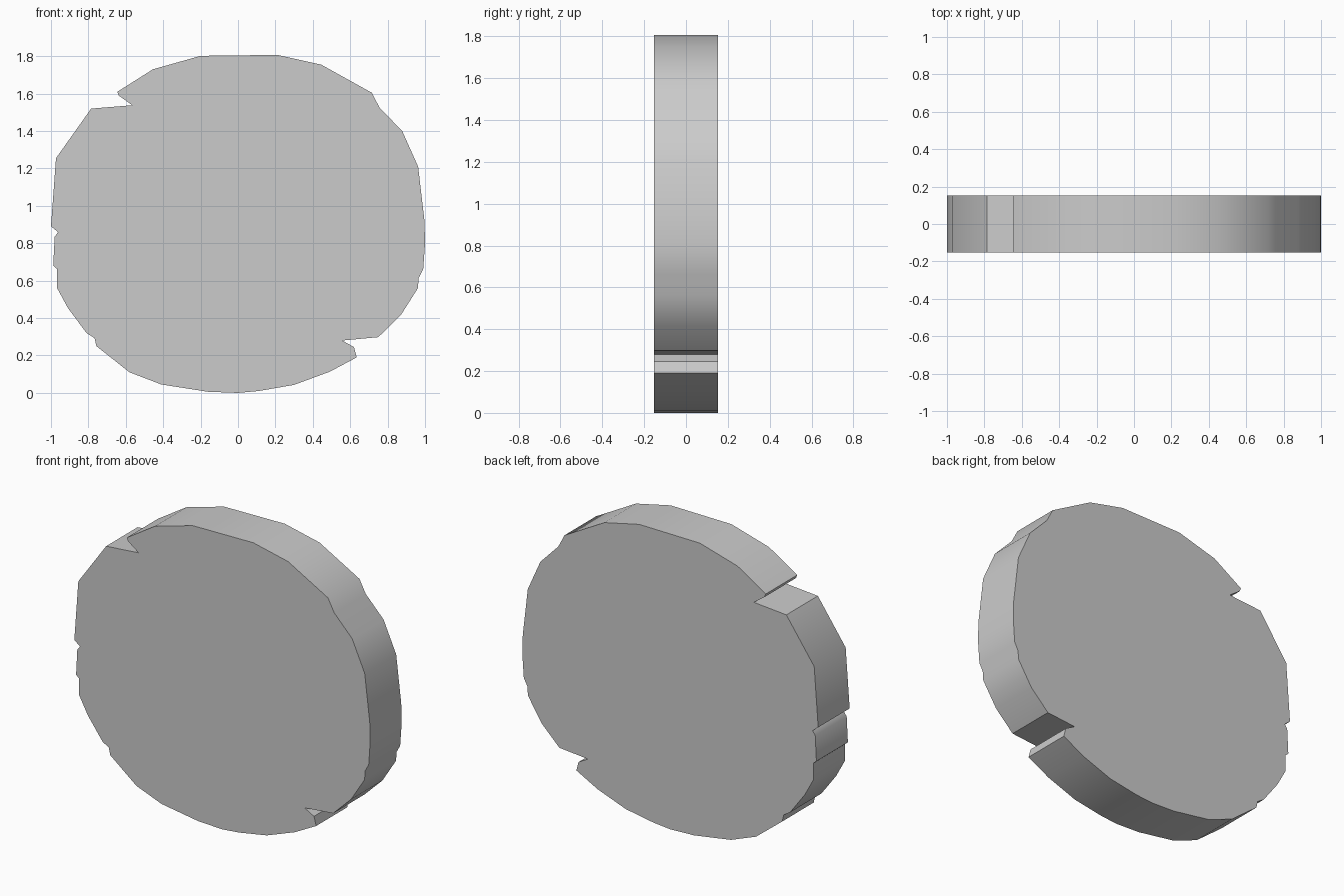
import bpy, bmesh, math

HALF_DEPTH = 0.152

# Rough disc outline (x, z), clockwise from the top left
OUTLINE = [
    (-0.20, 1.802), (0.21, 1.807), (0.445, 1.755), (0.715, 1.605), (0.757, 1.525),
    (0.878, 1.40), (0.963, 1.21), (0.997, 0.92), (1.0, 0.80), (0.99, 0.66),
    (0.966, 0.615), (0.962, 0.56), (0.87, 0.415), (0.75, 0.298),
    # lower right notch
    (0.557, 0.28), (0.62, 0.245), (0.635, 0.19),
    (0.49, 0.113), (0.30, 0.043), (0.11, 0.01), (0.0, 0.0), (-0.16, 0.006),
    (-0.41, 0.045), (-0.58, 0.11), (-0.757, 0.25), (-0.767, 0.293), (-0.81, 0.32),
    (-0.91, 0.455), (-0.967, 0.56), (-0.968, 0.663), (-0.988, 0.68),
    # small left nick
    (-0.98, 0.835), (-0.962, 0.86), (-1.0, 0.89),
    (-0.973, 1.255), (-0.785, 1.52),
    # upper left notch
    (-0.565, 1.538), (-0.638, 1.59), (-0.645, 1.61), (-0.455, 1.73),
]


def extrude_outline(name, points, half_depth):
    bm = bmesh.new()
    front = bm.faces.new([bm.verts.new((x, -half_depth, z)) for x, z in points])
    ext = bmesh.ops.extrude_face_region(bm, geom=[front], use_keep_orig=True)
    for v in ext["geom"]:
        if isinstance(v, bmesh.types.BMVert):
            v.co.y = half_depth
    bmesh.ops.recalc_face_normals(bm, faces=bm.faces)
    mesh = bpy.data.meshes.new(name)
    bm.to_mesh(mesh)
    bm.free()
    obj = bpy.data.objects.new(name, mesh)
    bpy.context.collection.objects.link(obj)
    return obj


# Notched slab with a smooth rim and crisp face edges
disc = extrude_outline("notched_disc", OUTLINE, HALF_DEPTH)
bpy.context.view_layer.objects.active = disc
disc.select_set(True)
bpy.ops.object.shade_smooth_by_angle(angle=math.radians(35))
